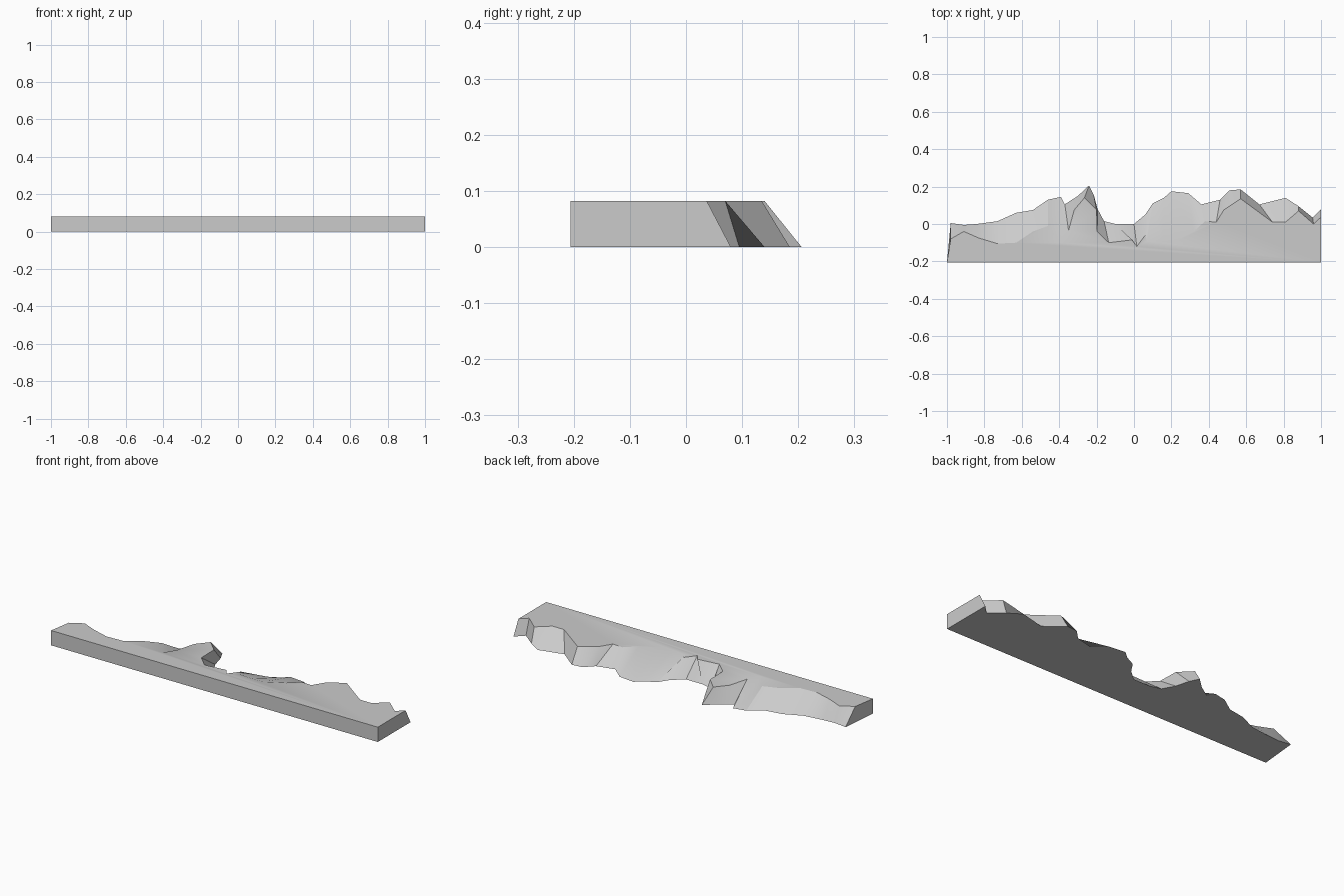
import bpy
import bmesh

default_cube = bpy.data.objects.get("Cube")
if default_cube:
    bpy.data.objects.remove(default_cube, do_unlink=True)

HEIGHT = 0.082
FRONT = -0.206

# Ragged rear edge, left end to right end, in hundredths: where it meets the ground
foot_line = [
    (-98, 0.5), (-91, -0.5), (-84, 0), (-73, 1.5), (-63, 6), (-54, 7.5), (-46, 13),
    (-39, 14.5), (-37, 10.5), (-30, 15), (-24, 20.6), (-21.5, 15.5), (-19.5, 8),
    (-16, 1.5), (-10, 0), (0, 0), (6, 5), (10, 11), (16, 14), (20, 17.5),
    (29, 16.5), (36, 10.5), (46, 13), (51, 18), (57, 18.5), (67, 10.5),
    (81, 14), (88, 9.5), (95.5, 3.5), (100, 8)]

# The same points along the upper edge, set back from the ground line
crest_line = [
    (-98, -8), (-91, -4), (-83, -7.5), (-73, -10.5), (-63, -10), (-54, -4), (-46, -1),
    (-39, -10), (-35, -3.5), (-32, 7.5), (-26.5, 14), (-20, 7.5), (-19.7, -4),
    (-13.5, -10), (-1, -8.5), (1.5, -12), (6, -6), (7, -9), (15, -9.5), (22, -9.5),
    (32, -4), (38, 1.5), (44, 1), (48, 7.5), (57, 13.5), (65, 7.5),
    (73, 1), (81, 1), (88, 7.5), (95.5, 0)]
crest_line[-5:] = [(74, 1), (81, 1), (88, 7), (96, 0), (100, 3.7)]


def make_material(name, colour):
    """Plain single colour material."""
    material = bpy.data.materials.new(name)
    material.use_nodes = True
    material.diffuse_color = colour
    shader = next(n for n in material.node_tree.nodes if n.type == "BSDF_PRINCIPLED")
    shader.inputs["Base Color"].default_value = colour
    return material


def outline(bm, line, z):
    """Closed ring of vertices: straight front edge, then the ragged rear edge."""
    points = [(1, FRONT), (-1, FRONT)] + [(x / 100, y / 100) for x, y in line]
    return [bm.verts.new((x, y, z)) for x, y in points]


# Rock ledge: flat slab lofted between the two outlines
bm = bmesh.new()
lower = outline(bm, foot_line, 0)
upper = outline(bm, crest_line, HEIGHT)
bm.faces.new(lower)
bm.faces.new(upper)
for i, vert in enumerate(lower):
    j = (i + 1) % len(lower)
    bm.faces.new((vert, lower[j], upper[j], upper[i]))
bmesh.ops.recalc_face_normals(bm, faces=bm.faces[:])

mesh = bpy.data.meshes.new("rock_ledge")
bm.to_mesh(mesh)
bm.free()
mesh.materials.append(make_material("stone grey", (0.6, 0.6, 0.6, 1)))
ledge = bpy.data.objects.new("rock_ledge", mesh)
bpy.context.collection.objects.link(ledge)

# Soften the shallow folds of the rear face, keep the rim crisp
bpy.context.view_layer.objects.active = ledge
ledge.select_set(True)
bpy.ops.object.shade_smooth_by_angle(angle=0.5)
